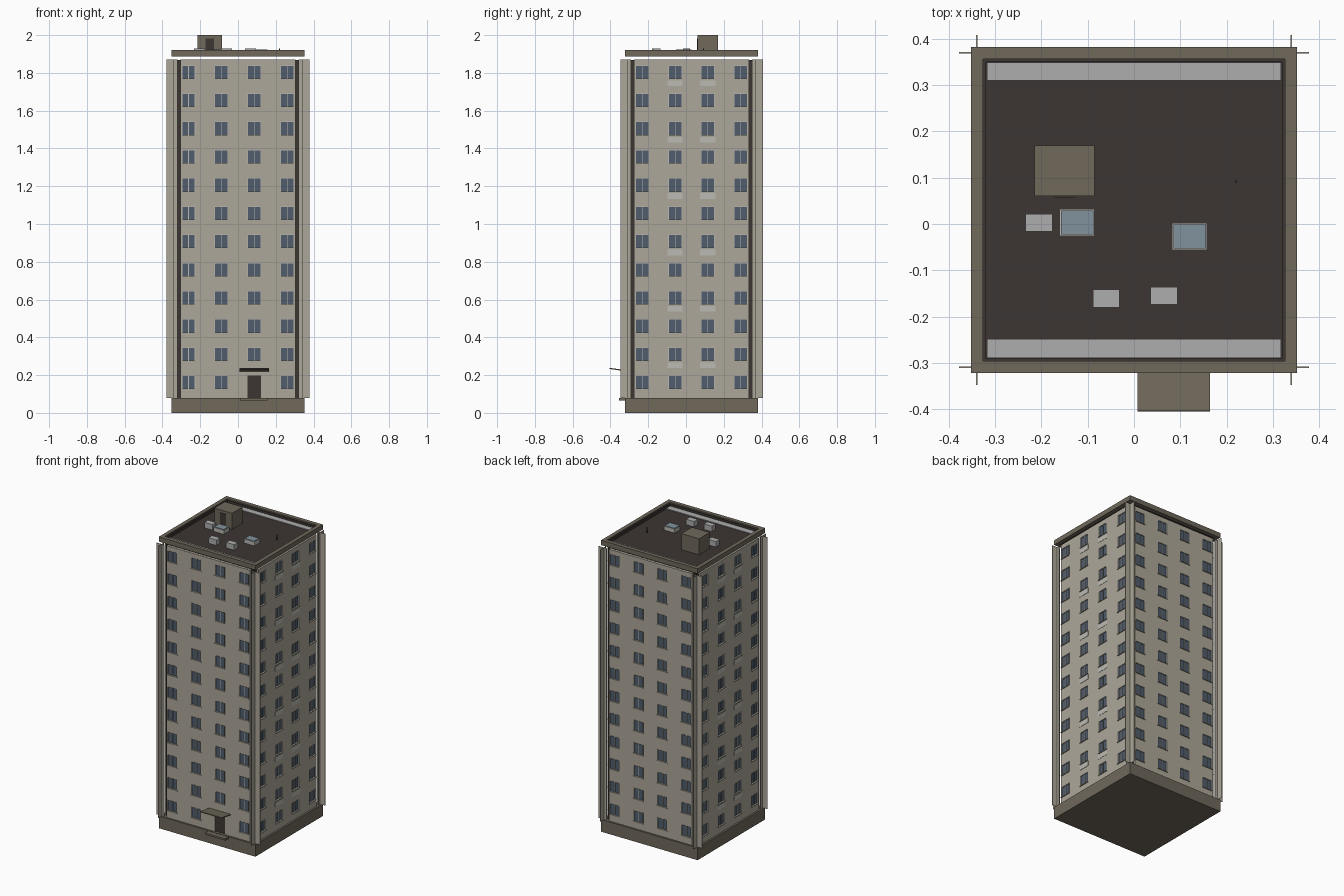
import bpy, bmesh
from math import pi
from mathutils import Matrix, Vector

if "Cube" in bpy.data.objects:
    bpy.data.objects.remove(bpy.data.objects["Cube"])

CY = 0.03                                     # plan centre of the tower in y
COLS = [-0.262, -0.088, 0.085, 0.26]          # window column centres
ROWS = [0.163 + 0.1493 * i for i in range(12)]
WW, WH = 0.036, 0.035                         # half window size


def mat(name, r, g, b):
    m = bpy.data.materials.new(name)
    m.diffuse_color = (r, g, b, 1)
    m.use_nodes = True
    m.node_tree.nodes["Principled BSDF"].inputs["Base Color"].default_value = m.diffuse_color
    return m


WALL = mat("wall", 0.42, 0.39, 0.32)
TRIM = mat("trim", 0.16, 0.14, 0.105)
DARK = mat("dark", 0.045, 0.037, 0.033)
GLASS = mat("glass", 0.08, 0.11, 0.15)
FRAME = mat("frame", 0.5, 0.49, 0.45)
METAL = mat("metal", 0.42, 0.42, 0.42)
SKY = mat("skylight", 0.22, 0.29, 0.34)


def add_box(bm, x0, x1, y0, y1, z0, z1):
    c = Vector(((x0 + x1) / 2, (y0 + y1) / 2, (z0 + z1) / 2))
    m = Matrix.Translation(c) @ Matrix.Diagonal((x1 - x0, y1 - y0, z1 - z0, 1))
    bmesh.ops.create_cube(bm, size=1, matrix=m)


def finish(name, bm, material, turn=None):
    if turn is not None:
        bm.transform(Matrix.Translation((0, CY, 0)) @ Matrix.Rotation(turn, 4, 'Z'))
    me = bpy.data.meshes.new(name)
    bm.to_mesh(me)
    bm.free()
    me.materials.append(material)
    ob = bpy.data.objects.new(name, me)
    bpy.context.collection.objects.link(ob)
    return ob


def boxes(name, material, items, turn=None):
    bm = bmesh.new()
    for b in items:
        add_box(bm, *b)
    return finish(name, bm, material, turn)


def ring(name, material, outer, inner, z0, z1):
    o, i = outer, inner
    return boxes(name, material, [
        (-o, o, CY - o, CY - i, z0, z1), (-o, o, CY + i, CY + o, z0, z1),
        (-o, -i, CY - i, CY + i, z0, z1), (i, o, CY - i, CY + i, z0, z1)])


# plinth and dark core behind the facades
boxes("plinth", TRIM, [(-0.352, 0.352, CY - 0.352, CY + 0.352, 0, 0.08)])
boxes("core", DARK, [(-0.322, 0.322, CY - 0.322, CY + 0.322, 0.08, 1.868)])

# four facades, each built facing -y and turned into place
for k, side in enumerate(["front", "right", "back", "left"]):
    turn = k * pi / 2
    cells = [(c, r) for c in COLS for r in ROWS
             if not (k == 0 and c == COLS[2] and r == ROWS[0])]

    # wall sheet with window holes
    us = [-0.304] + [c + s * WW for c in COLS for s in (-1, 1)] + [0.304]
    zs = [0.08] + [r + s * WH for r in ROWS for s in (-1, 1)] + [1.87]
    bm = bmesh.new()
    grid = [[bm.verts.new((u, -0.34, z)) for z in zs] for u in us]
    for i in range(len(us) - 1):
        for j in range(len(zs) - 1):
            door_strip = k == 0 and i == 5 and j < 2
            if (i % 2 and j % 2) or door_strip:
                continue
            bm.faces.new((grid[i][j], grid[i + 1][j], grid[i + 1][j + 1], grid[i][j + 1]))
    bmesh.ops.delete(bm, geom=[v for v in bm.verts if not v.link_faces], context='VERTS')
    wall = finish(side + "_wall", bm, WALL, turn)
    sol = wall.modifiers.new("thickness", 'SOLIDIFY')
    sol.thickness = 0.014
    sol.offset = -1

    # glazing, frames and sills
    glass, frames, sills = [], [], []
    for c, r in cells:
        glass.append((c - WW, c + WW, -0.334, -0.328, r - WH, r + WH))
        a, b, t = c - WW, c + WW, 0.003
        frames += [(a, a + t, -0.341, -0.334, r - WH, r + WH),
                   (b - t, b, -0.341, -0.334, r - WH, r + WH),
                   (a + t, b - t, -0.341, -0.334, r + WH - t, r + WH),
                   (c - 0.0015, c + 0.0015, -0.338, -0.334, r - WH, r + WH - t)]
        sills.append((a - 0.002, b + 0.002, -0.345, -0.334, r - WH - 0.004, r - WH))
    boxes(side + "_window_glass", GLASS, glass, turn)
    boxes(side + "_window_frames", FRAME, frames, turn)
    boxes(side + "_window_sills", WALL, sills, turn)

    # thin corner fins running past the corners
    boxes(side + "_corner_fins", WALL,
          [(s * 0.349 - 0.029, s * 0.349 + 0.029, -0.341, -0.338, 0.08, 1.87)
           for s in (-1, 1)], turn)

    # shallow spandrel panels on the flank walls
    if k % 2:
        boxes(side + "_spandrels", FRAME,
              [(c - 0.04, c + 0.04, -0.342, -0.339, r - 0.075, r - 0.045)
               for c in COLS[1:3] for r in ROWS[1::2]], turn)

# entrance
boxes("entrance_door", DARK, [(0.049, 0.121, -0.304, -0.296, 0.08, 0.215)])
boxes("entrance_step", TRIM, [(0.01, 0.155, -0.355, -0.308, 0.066, 0.078)])
canopy = boxes("entrance_canopy", TRIM, [(-0.078, 0.078, -0.095, 0, -0.003, 0.003)])
canopy.location = (0.086, -0.31, 0.222)
canopy.rotation_euler = (-0.14, 0, 0)

# roof deck, parapet and inner coping
boxes("roof_deck", DARK, [(-0.33, 0.33, CY - 0.33, CY + 0.33, 1.888, 1.894)])
ring("parapet", TRIM, 0.352, 0.326, 1.888, 1.92)
ring("parapet_inner_lip", DARK, 0.326, 0.32, 1.89, 1.912)
boxes("gutter_strips", METAL, [(-0.318, 0.318, 0.31, 0.349, 1.894, 1.898),
                               (-0.318, 0.318, -0.289, -0.248, 1.894, 1.898)])

# stair house with door
boxes("stair_house", TRIM, [(-0.215, -0.085, 0.06, 0.17, 1.892, 2.0)])
boxes("stair_house_door", DARK, [(-0.172, -0.128, 0.057, 0.061, 1.894, 1.982)])

# skylights and roof vents
sky = [(-0.123, 0.003), (0.12, -0.027)]
boxes("skylight_curbs", FRAME, [(x - 0.038, x + 0.038, y - 0.029, y + 0.029, 1.892, 1.92)
                                for x, y in sky])
boxes("skylight_panes", SKY, [(x - 0.035, x + 0.035, y - 0.026, y + 0.026, 1.915, 1.924)
                              for x, y in sky])
boxes("roof_vents", METAL, [(x - 0.029, x + 0.029, y - 0.019, y + 0.019, 1.892, 1.93)
                            for x, y in [(-0.205, 0.003), (-0.06, -0.161), (0.065, -0.155)]])
boxes("roof_mast", DARK, [(0.218, 0.222, 0.09, 0.094, 1.892, 1.93)])
